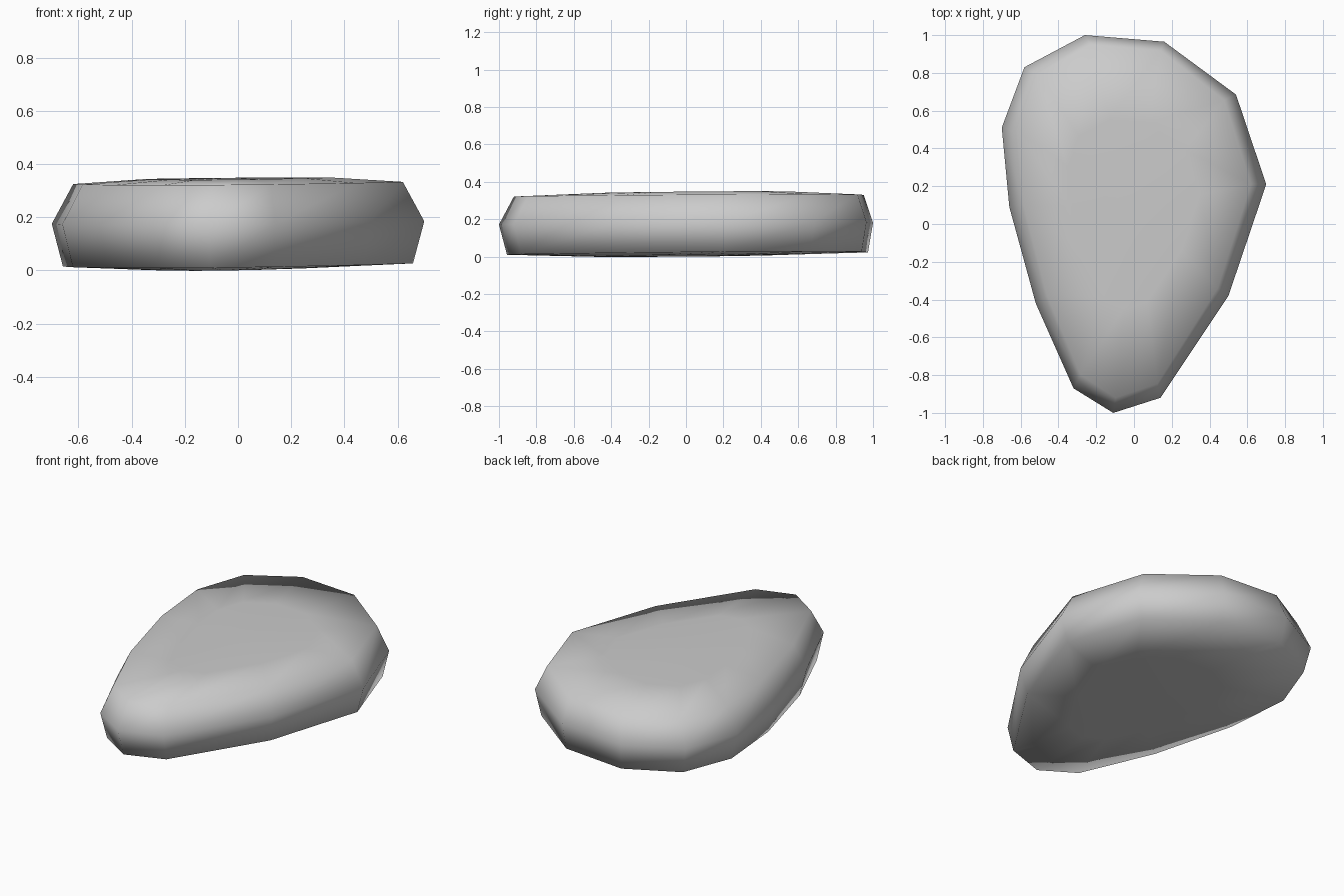
import bpy
import bmesh

cube = bpy.data.objects.get("Cube")
if cube:
    bpy.data.objects.remove(cube)

# Stone colour
GREY = (0.6, 0.6, 0.6, 1)
mat = bpy.data.materials.new("stone grey")
mat.use_nodes = True
mat.diffuse_color = GREY
mat.node_tree.nodes["Principled BSDF"].inputs["Base Color"].default_value = GREY

# Widest outline of the pebble, seen from above
outline = [(-0.26, 1.0), (-0.58, 0.83), (-0.70, 0.51), (-0.66, 0.09),
           (-0.52, -0.42), (-0.32, -0.87), (-0.11, -1.0), (0.14, -0.92),
           (0.50, -0.38), (0.70, 0.21), (0.54, 0.685), (0.16, 0.965)]

# Rings from bottom to top: scale x, scale y, shift y, height, tilt
rings = [(0.5, 0.5, 0.0, 0.006, 0.008),
         (0.94, 0.965, 0.008, 0.018, 0.01),
         (1.0, 1.0, 0.0, 0.178, 0.008),
         (0.885, 0.935, 0.015, 0.327, 0.007),
         (0.5, 0.5, 0.05, 0.345, 0.005)]

bm = bmesh.new()
loops = []
for sx, sy, dy, z, tilt in rings:
    loops.append([bm.verts.new((x * sx, y * sy + dy, z + tilt * (x + y * 0.7)))
                  for x, y in outline])

# Sides and shoulders
n = len(outline)
for low, high in zip(loops, loops[1:]):
    for i in range(n):
        j = (i + 1) % n
        bm.faces.new((low[i], low[j], high[j], high[i]))

# Slightly domed caps
for loop, z in ((loops[0], 0.0), (loops[-1], 0.348)):
    centre = bm.verts.new((-0.03, 0.05, z))
    for i in range(n):
        bm.faces.new((loop[i], loop[(i + 1) % n], centre))

bmesh.ops.recalc_face_normals(bm, faces=bm.faces)
for face in bm.faces:
    face.smooth = True

mesh = bpy.data.meshes.new("pebble")
bm.to_mesh(mesh)
bm.free()
mesh.materials.append(mat)
pebble = bpy.data.objects.new("pebble", mesh)
bpy.context.collection.objects.link(pebble)
